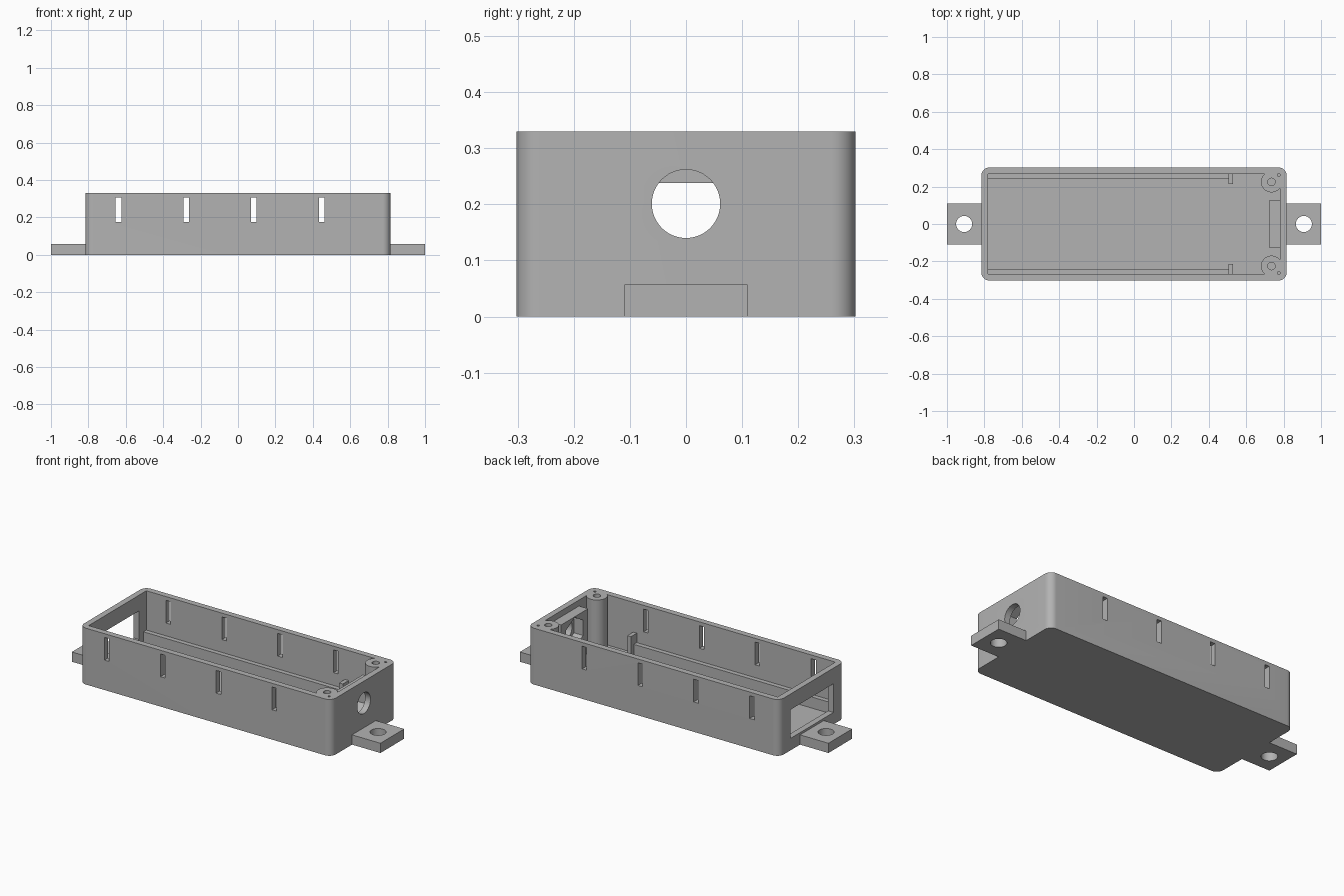
import bpy
import bmesh
from math import sin, cos, atan2, pi, radians
from mathutils import Matrix

if "Cube" in bpy.data.objects:
    bpy.data.objects.remove(bpy.data.objects["Cube"], do_unlink=True)

grey = bpy.data.materials.new("plain_grey")
grey.use_nodes = True
COLOUR = (0.45, 0.45, 0.45, 1)
grey.diffuse_color = COLOUR
grey.node_tree.nodes["Principled BSDF"].inputs["Base Color"].default_value = COLOUR

# Main dimensions
HALF_X, HALF_Y, HEIGHT = 0.816, 0.302, 0.33
IN_X, IN_Y, FLOOR = 0.781, 0.267, 0.035
BOSS_X, BOSS_Y, BOSS_R = 0.735, 0.225, 0.056
HOLE_Z = 0.201


def arc(cx, cy, r, a0, a1, steps):
    return [(cx + r * cos(a0 + (a1 - a0) * i / steps),
             cy + r * sin(a0 + (a1 - a0) * i / steps)) for i in range(steps + 1)]


def circle(cx, cy, r, sides=48, turn=0):
    return arc(cx, cy, r, turn, turn + 2 * pi, sides)[:-1]


def prism(name, outline, low, high, along_x=False):
    """Extrude an outline in z, or a (y, z) outline along x."""
    bm = bmesh.new()
    face = bm.faces.new([bm.verts.new((u, v, low)) for u, v in outline])
    top = bmesh.ops.extrude_face_region(bm, geom=[face])["geom"]
    moved = [v for v in top if isinstance(v, bmesh.types.BMVert)]
    bmesh.ops.translate(bm, verts=moved, vec=(0, 0, high - low))
    if along_x:
        bm.transform(Matrix(((0, 0, 1, 0), (1, 0, 0, 0), (0, 1, 0, 0), (0, 0, 0, 1))))
    bmesh.ops.recalc_face_normals(bm, faces=bm.faces)
    mesh = bpy.data.meshes.new(name)
    bm.to_mesh(mesh)
    bm.free()
    mesh.materials.append(grey)
    obj = bpy.data.objects.new(name, mesh)
    bpy.context.collection.objects.link(obj)
    return obj


def box(name, x0, x1, y0, y1, z0, z1):
    return prism(name, [(x0, y0), (x1, y0), (x1, y1), (x0, y1)], z0, z1)


def cut(target, cutter):
    cutter.hide_render = True
    mod = target.modifiers.new("cut", "BOOLEAN")
    mod.operation = "DIFFERENCE"
    mod.solver = "EXACT"
    mod.object = cutter
    bpy.context.view_layer.objects.active = target
    bpy.ops.object.modifier_apply(modifier=mod.name)
    bpy.data.objects.remove(cutter, do_unlink=True)


def smooth(obj):
    bpy.ops.object.select_all(action="DESELECT")
    obj.select_set(True)
    bpy.context.view_layer.objects.active = obj
    bpy.ops.object.shade_smooth_by_angle(angle=radians(30))


# Case body with rounded upright corners
R = 0.042
outline = []
for i, (sx, sy) in enumerate([(1, 1), (-1, 1), (-1, -1), (1, -1)]):
    outline += arc(sx * (HALF_X - R), sy * (HALF_Y - R), R, i * pi / 2, (i + 1) * pi / 2, 10)
case = prism("case", outline, 0, HEIGHT)

# Cavity that leaves a screw boss in each corner at the +x end
dx = (BOSS_R ** 2 - (IN_Y - BOSS_Y) ** 2) ** 0.5
dy = (BOSS_R ** 2 - (IN_X - BOSS_X) ** 2) ** 0.5
start = atan2(IN_Y - BOSS_Y, -dx)
end = atan2(-dy, IN_X - BOSS_X) + 2 * pi
left_boss = arc(BOSS_X, BOSS_Y, BOSS_R, start, end, 24)
right_boss = [(x, -y) for x, y in reversed(left_boss)]
cavity = [(-IN_X, -IN_Y), (-IN_X, IN_Y)] + left_boss + right_boss
cut(case, prism("cavity", cavity, FLOOR, HEIGHT + 0.1))

# Screw holes and tiny corner pin holes
for side in (1, -1):
    cut(case, prism("screw_hole", circle(BOSS_X, side * BOSS_Y, 0.02, 24), 0.12, HEIGHT + 0.1))
    cut(case, prism("pin_hole", circle(0.774, side * 0.262, 0.007, 12), 0.25, HEIGHT + 0.1))

# Vent slots through both long walls
for x in (-0.639, -0.276, 0.085, 0.447):
    cut(case, box("slot", x - 0.015, x + 0.015, -0.5, 0.5, 0.175, 0.308))

# Round cable hole at one end, rectangular window at the other
cut(case, prism("cable_hole", circle(0, HOLE_Z, 0.061), 0.7, 0.9, True))
cut(case, box("window", -0.9, -0.7, -0.2, 0.2, 0.07, 0.238))
smooth(case)

# Nut holder behind the cable hole
holder = box("nut_holder", 0.722, IN_X + 0.01, -0.125, 0.125, FLOOR - 0.01, 0.295)
cut(holder, prism("hex_pocket", circle(0, HOLE_Z, 0.09, 6, pi / 6), 0.7, 0.9, True))

# Side rails and board stops
for name, side in (("left", 1), ("right", -1)):
    def strip(part, x0, x1, inner, top):
        y0, y1 = sorted((side * inner, side * (IN_Y + 0.01)))
        box(name + part, x0, x1, y0, y1, FLOOR - 0.01, top)
    strip("_rail", -IN_X - 0.01, 0.506, 0.24, 0.1)
    strip("_board_stop", 0.506, 0.53, 0.214, 0.155)

# Mounting tabs with bolt holes
for name, side in (("left", 1), ("right", -1)):
    x0, x1 = sorted((side * (HALF_X - 0.01), side * 1.0))
    tab = box(name + "_mounting_tab", x0, x1, -0.11, 0.11, 0, 0.057)
    cut(tab, prism("bolt_hole", circle(side * 0.908, 0, 0.043), -0.1, 0.2))
    smooth(tab)
